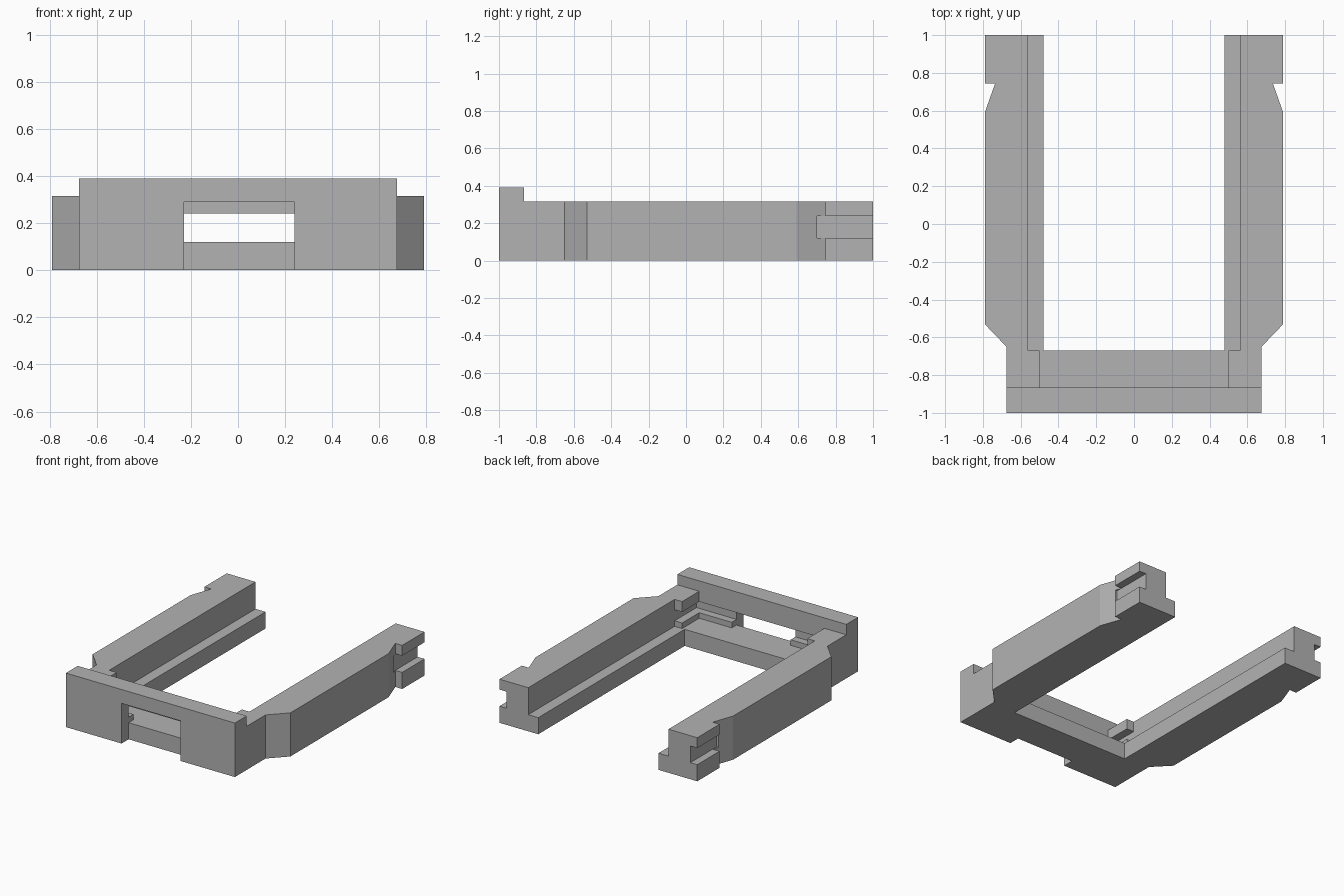
import bpy
import bmesh

cube = bpy.data.objects.get("Cube")
if cube:
    bpy.data.objects.remove(cube, do_unlink=True)

grey = bpy.data.materials.new("plain_grey")
grey.use_nodes = True
colour = (0.45, 0.45, 0.45, 1)
grey.diffuse_color = colour
grey.node_tree.nodes["Principled BSDF"].inputs["Base Color"].default_value = colour


def prism(name, outline, low, high):
    """Extrude a flat outline between two heights."""
    bm = bmesh.new()
    face = bm.faces.new([bm.verts.new((x, y, low)) for x, y in outline])
    out = bmesh.ops.extrude_face_region(bm, geom=[face])
    for v in out["geom"]:
        if isinstance(v, bmesh.types.BMVert):
            v.co.z = high
    bmesh.ops.recalc_face_normals(bm, faces=bm.faces)
    mesh = bpy.data.meshes.new(name)
    bm.to_mesh(mesh)
    bm.free()
    mesh.materials.append(grey)
    obj = bpy.data.objects.new(name, mesh)
    bpy.context.collection.objects.link(obj)
    return obj


def cut(body, name, x, y, z):
    """Remove a box given by its ranges on each axis."""
    outline = [(x[0], y[0]), (x[1], y[0]), (x[1], y[1]), (x[0], y[1])]
    cutter = prism(name, outline, *z)
    cutter.hide_render = True
    mod = body.modifiers.new(name, "BOOLEAN")
    mod.operation = "DIFFERENCE"
    mod.solver = "EXACT"
    mod.object = cutter
    bpy.context.view_layer.objects.active = body
    bpy.ops.object.modifier_apply(modifier=name)
    bpy.data.objects.remove(cutter, do_unlink=True)


# U-shaped outline, right half mirrored to the other side
half = [(0.675, -1), (0.675, -0.65), (0.79, -0.53), (0.79, 0.59),
        (0.735, 0.745), (0.79, 0.745), (0.79, 1), (0.48, 1), (0.48, -0.67)]
outline = half + [(-x, y) for x, y in reversed(half)]
frame = prism("tray_frame", outline, 0, 0.39)

# Lower the arms behind the front plate
cut(frame, "arm_top", (-1, 1), (-0.865, 1.1), (0.315, 0.5))
# Inner ledge along the arms, and the open floor behind the plate
cut(frame, "arm_ledge", (-0.56, 0.56), (-0.67, 1.1), (0.12, 0.5))
cut(frame, "front_floor", (-0.5, 0.5), (-0.865, -0.6), (0.12, 0.5))
# Slot running under the corner blocks and into the plate
cut(frame, "corner_slot", (-0.56, 0.56), (-0.92, -0.6), (0.16, 0.24))
# Front recess with a window through to the slot
cut(frame, "front_recess", (-0.23, 0.24), (-1.1, -0.92), (-0.1, 0.29))
cut(frame, "front_window", (-0.23, 0.24), (-1.0, -0.8), (0.12, 0.24))
# Outer grooves at the ends of both arms
for side in (-1, 1):
    xs = sorted((side * 0.735, side * 0.9))
    cut(frame, "end_groove", xs, (0.7, 1.1), (0.12, 0.24))
